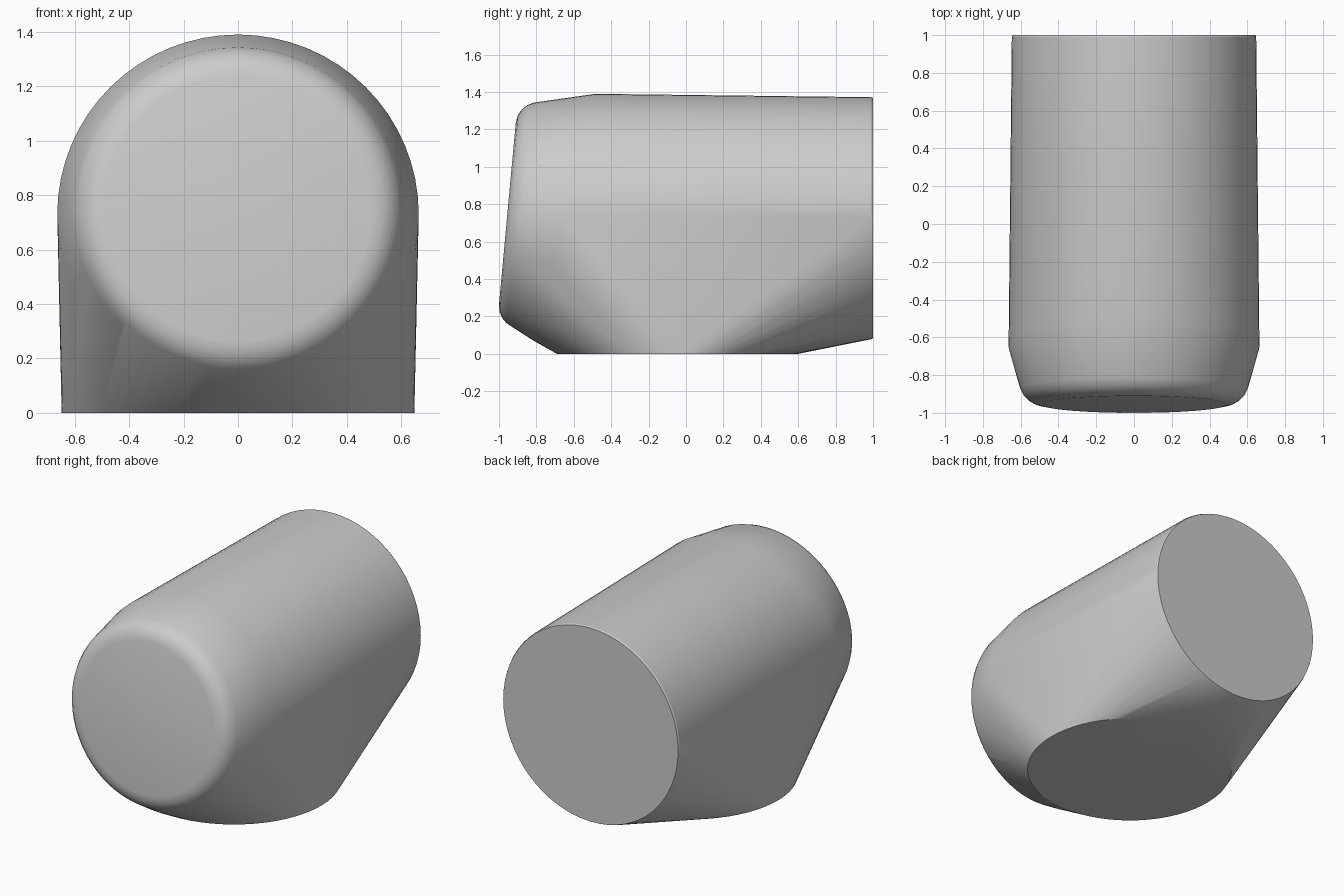
import bpy, bmesh, math
from mathutils import Vector

if "Cube" in bpy.data.objects:
    bpy.data.objects.remove(bpy.data.objects["Cube"])

SEG = 64
bm = bmesh.new()

def ring(center, rx, v):
    """Ellipse with half width rx along x and half axis v in the yz plane."""
    c, v = Vector((0, *center)), Vector((0, *v))
    for i in range(SEG):
        a = 2 * math.pi * i / SEG
        bm.verts.new(c + Vector((rx * math.cos(a), 0, 0)) + v * math.sin(a))

# round foot on the ground
ring((-0.045, 0), 0.648, (0.645, 0))

# rear disc with a tiny rim bevel
ring((0.99, 0.725), 0.647, (0, 0.647))
ring((1.0, 0.725), 0.642, (0, 0.642))

# tilted shoulder ring
ring((-0.65, 0.73), 0.664, (0.165, 0.66))

# leaning front disc with a rounded edge
lean = math.atan2(0.085, 0.92)
up = Vector((math.sin(lean), math.cos(lean)))
back = Vector((math.cos(lean), -math.sin(lean)))
face = Vector((-0.955, 0.75))
for depth, r in [(0, 0.49), (0.008, 0.53), (0.025, 0.56), (0.05, 0.585),
                 (0.085, 0.603), (0.13, 0.613)]:
    ring(face + back * depth, r, up * r)

# one skin stretched over all rings
res = bmesh.ops.convex_hull(bm, input=bm.verts[:])
junk = {g for k in ("geom_interior", "geom_unused") for g in res[k]
        if isinstance(g, bmesh.types.BMVert)}
bmesh.ops.delete(bm, geom=list(junk), context='VERTS')
bmesh.ops.dissolve_limit(bm, angle_limit=math.radians(0.3),
                         verts=bm.verts[:], edges=bm.edges[:])
bmesh.ops.recalc_face_normals(bm, faces=bm.faces[:])

mesh = bpy.data.meshes.new("body")
bm.to_mesh(mesh)
bm.free()
body = bpy.data.objects.new("body", mesh)
bpy.context.collection.objects.link(body)
bpy.context.view_layer.objects.active = body
body.select_set(True)
bpy.ops.object.shade_smooth_by_angle(angle=math.radians(25))
